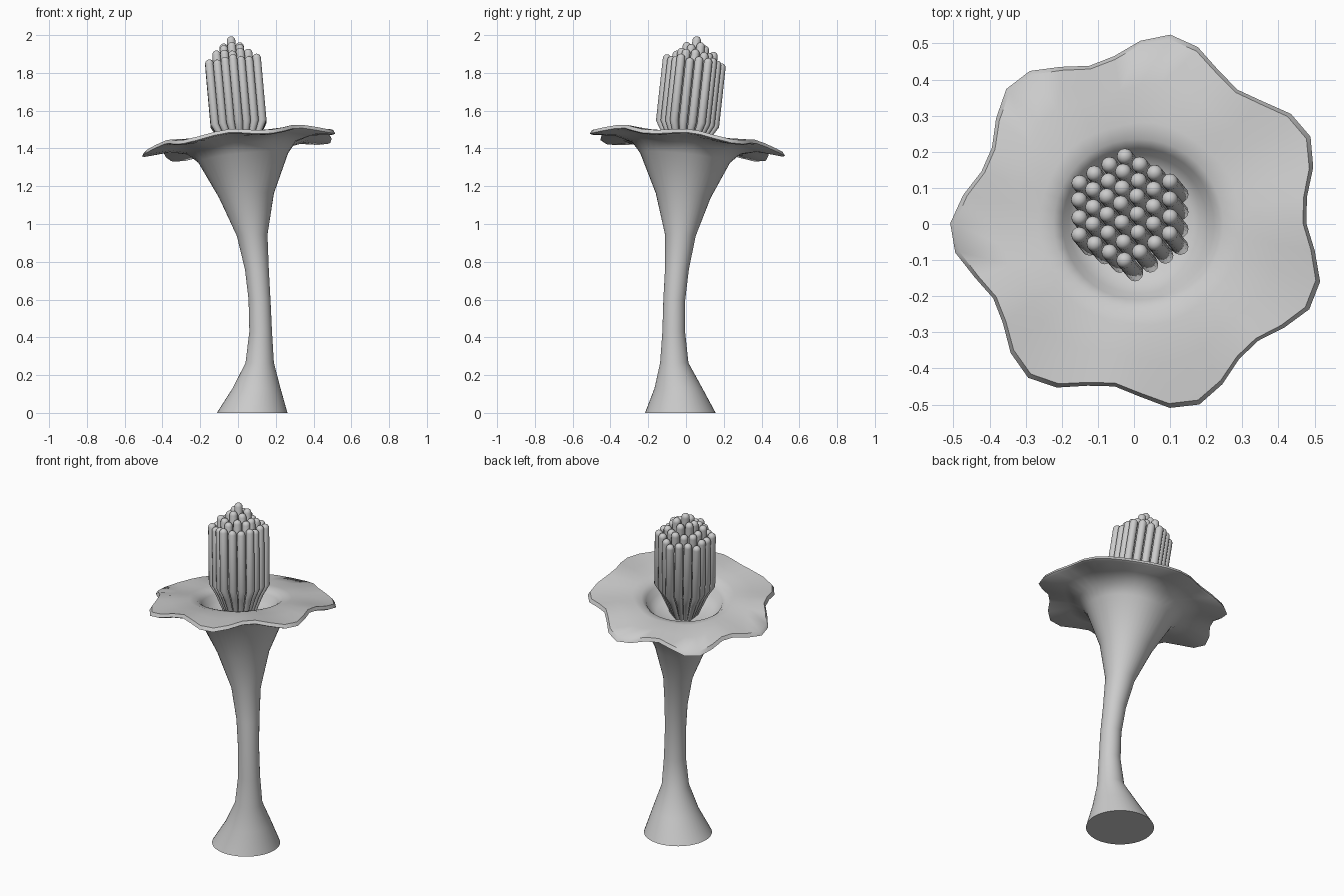
import bpy, bmesh, math
from mathutils import Vector

if "Cube" in bpy.data.objects:
    bpy.data.objects.remove(bpy.data.objects["Cube"])

def loft(bm, rings, cap_start=True, cap_end=True):
    """Skin a list of equal-length point rings, with capped ends."""
    vs = [[bm.verts.new(p) for p in r] for r in rings]
    n = len(vs[0])
    for a, b in zip(vs, vs[1:]):
        for i in range(n):
            j = (i + 1) % n
            bm.faces.new((a[i], a[j], b[j], b[i]))
    if cap_start:
        bm.faces.new(vs[0][::-1])
    if cap_end:
        bm.faces.new(vs[-1])

def finish(bm, name, angle=50):
    bmesh.ops.recalc_face_normals(bm, faces=bm.faces)
    me = bpy.data.meshes.new(name)
    bm.to_mesh(me)
    bm.free()
    ob = bpy.data.objects.new(name, me)
    bpy.context.collection.objects.link(ob)
    bpy.ops.object.select_all(action='DESELECT')
    ob.select_set(True)
    bpy.context.view_layer.objects.active = ob
    bpy.ops.object.shade_smooth_by_angle(angle=math.radians(angle))
    return ob

# Trumpet: (z, centre x, centre y, radius, tilt, rim wave)
SEG = 40
profile = [
    (0.00, .075, -.030, .187, 0, 0), (0.13, .098, -.040, .127, 0, 0),
    (0.265, .115, -.062, .075, 0, 0), (0.43, .120, -.065, .060, 0, 0),
    (0.60, .114, -.062, .058, 0, 0), (0.76, .100, -.048, .063, .02, 0),
    (0.94, .075, -.030, .081, .05, 0), (1.15, .045, -.015, .145, .09, 0),
    (1.35, .027, -.005, .238, .11, 0), (1.40, .020, .000, .285, .11, .1),
    (1.425, .020, .000, .370, .11, .4), (1.42, .018, .002, .480, .11, .95),
    # rolled lip and upper face
    (1.425, .018, .002, .493, .11, 1), (1.445, .018, .002, .482, .11, .95),
    (1.452, .018, .002, .380, .11, .4), (1.455, .015, .000, .280, .11, .1),
    (1.447, .012, .000, .235, .11, 0), (1.425, .012, .000, .210, .11, 0),
    (1.385, .012, .000, .192, .11, 0), (1.355, .015, .000, .150, .11, 0),
    (1.340, .015, .000, .060, .11, 0)]
rings = []
for z, cx, cy, r, tilt, w in profile:
    ring = []
    for i in range(SEG):
        a = math.tau * i / SEG
        lobe = math.cos(7 * (a - math.radians(80)))
        rr = r + .036 * w * lobe
        dx, dy = rr * math.cos(a), rr * math.sin(a)
        zz = z + tilt * .9 * dx - tilt * dy - .016 * w * lobe
        if z == 0:
            zz = 0
        ring.append((cx + dx, cy + dy, zz))
    rings.append(ring)
bm = bmesh.new()
loft(bm, rings)
finish(bm, "flower_trumpet")

# Stamens: hexagonal bundle of 37 leaning rods, taller in the middle
axis = Vector((-.09, .11, 1)).normalized()
ux = Vector((1, 0, 0)) - axis * axis.x
ux.normalize()
uy = axis.cross(ux)
bend = Vector((.003, .008, 1.53))
SP, RAD, SIDES = .0485, .0225, 12
bm = bmesh.new()
for q in range(-3, 4):
    for s in range(-3, 4):
        hexring = max(abs(q), abs(s), abs(q + s))
        if hexring > 3:
            continue
        off = ux * (q * SP * math.sqrt(3) / 2) + uy * ((s + q / 2) * SP)
        top = .468 - .04 * hexring + .008 * math.sin(q * 2.1 + s * 3.7) * (hexring > 0)
        # (distance along axis, sideways spread, rod radius)
        steps = [(-.19, .45, .011), (-.06, .79, .017), (0, 1, RAD)]
        for k in range(5):
            t = math.radians(k * 20)
            steps.append((top - RAD + RAD * math.sin(t), 1, RAD * math.cos(t)))
        loft(bm, [[bend + axis * h + off * f
                   + ux * (r * math.cos(math.tau * i / SIDES))
                   + uy * (r * math.sin(math.tau * i / SIDES))
                   for i in range(SIDES)] for h, f, r in steps])
finish(bm, "stamen_bundle")
